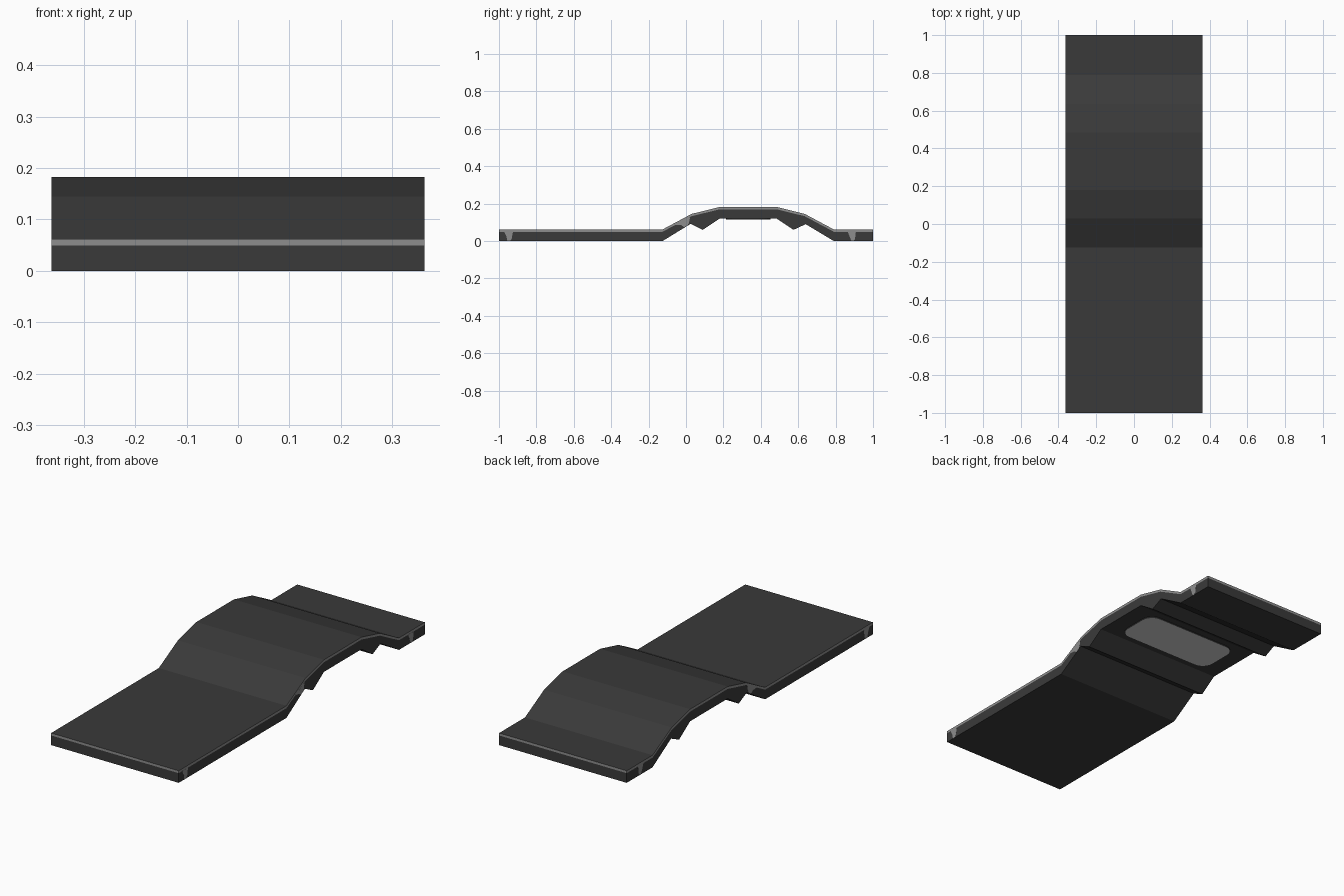
import bpy, bmesh, math

if "Cube" in bpy.data.objects:
    bpy.data.objects.remove(bpy.data.objects["Cube"])

HALF = 0.363


def mat(name, v):
    m = bpy.data.materials.new(name)
    m.diffuse_color = (v, v, v, 1)
    m.use_nodes = True
    m.node_tree.nodes["Principled BSDF"].inputs["Base Color"].default_value = m.diffuse_color
    return m


DARK = mat("dark grey", 0.042)
TRIM = mat("mid grey", 0.27)
PALE = mat("pale grey", 0.65)


def finish(name, bm, mats):
    bmesh.ops.recalc_face_normals(bm, faces=bm.faces)
    me = bpy.data.meshes.new(name)
    bm.to_mesh(me)
    bm.free()
    for m in mats:
        me.materials.append(m)
    ob = bpy.data.objects.new(name, me)
    bpy.context.collection.objects.link(ob)
    return ob


def prism(name, pts, x0, x1, mats):
    """Extrude a (y, z) outline along x."""
    bm = bmesh.new()
    a = [bm.verts.new((x0, y, z)) for y, z in pts]
    b = [bm.verts.new((x1, y, z)) for y, z in pts]
    bm.faces.new(a)
    bm.faces.new(b)
    n = len(pts)
    for i in range(n):
        j = (i + 1) % n
        bm.faces.new((a[i], a[j], b[j], b[i]))
    return finish(name, bm, mats)


# outlines of the raised hump
top = [(-1, .062), (-.125, .062), (.03, .145), (.18, .182),
       (.485, .182), (.635, .145), (.79, .062), (1, .062)]
bottom = [(1, 0), (.79, 0), (.64, .09), (.575, .06), (.485, .12),
          (.18, .12), (.09, .06), (.025, .092), (-.125, 0), (-1, 0)]
T = 0.0125
seam = [(y, z - T) for y, z in top]

# main body
prism("body", seam + bottom, -HALF, HALF, [DARK])

# top skin: dark upper faces, lighter rim on sides and ends
skin = prism("top_skin", top + seam[::-1], -HALF, HALF, [DARK, TRIM])
for p in skin.data.polygons:
    if abs(p.normal.x) > .9 or abs(p.normal.y) > .9:
        p.material_index = 1

# side patches, mirrored on both sides
patches = {
    "front_patch": [(-.972, .05), (-.925, .05), (-.932, .012), (-.94, 0), (-.955, 0), (-.96, .025)],
    "middle_patch": [(-.055, .087), (.022, .128), (.016, .097), (.005, .08), (-.01, .074), (-.025, .085)],
    "back_patch": [(.865, .05), (.908, .05), (.904, .012), (.896, 0), (.885, 0), (.874, .025)],
}
for name, pts in patches.items():
    for side, s in (("right", 1), ("left", -1)):
        prism(name + "_" + side, pts, s * (HALF - .001), s * (HALF + .0004), [TRIM])

# rounded pad under the hump
bm = bmesh.new()
cy, hx, hy, r = .333, .272, .118, .06
ring = []
for q, (sx, sy) in enumerate(((1, 1), (-1, 1), (-1, -1), (1, -1))):
    for k in range(7):
        t = math.pi / 2 * (q + k / 6)
        ring.append((sx * (hx - r) + r * math.cos(t), cy + sy * (hy - r) + r * math.sin(t)))
lo = [bm.verts.new((x, y, .1145)) for x, y in ring]
hi = [bm.verts.new((x, y, .122)) for x, y in ring]
bm.faces.new(lo)
bm.faces.new(hi)
for i in range(len(ring)):
    j = (i + 1) % len(ring)
    bm.faces.new((lo[i], lo[j], hi[j], hi[i]))
pad = finish("under_pad", bm, [DARK, PALE])
for p in pad.data.polygons:
    if p.normal.z < -.9:
        p.material_index = 1
